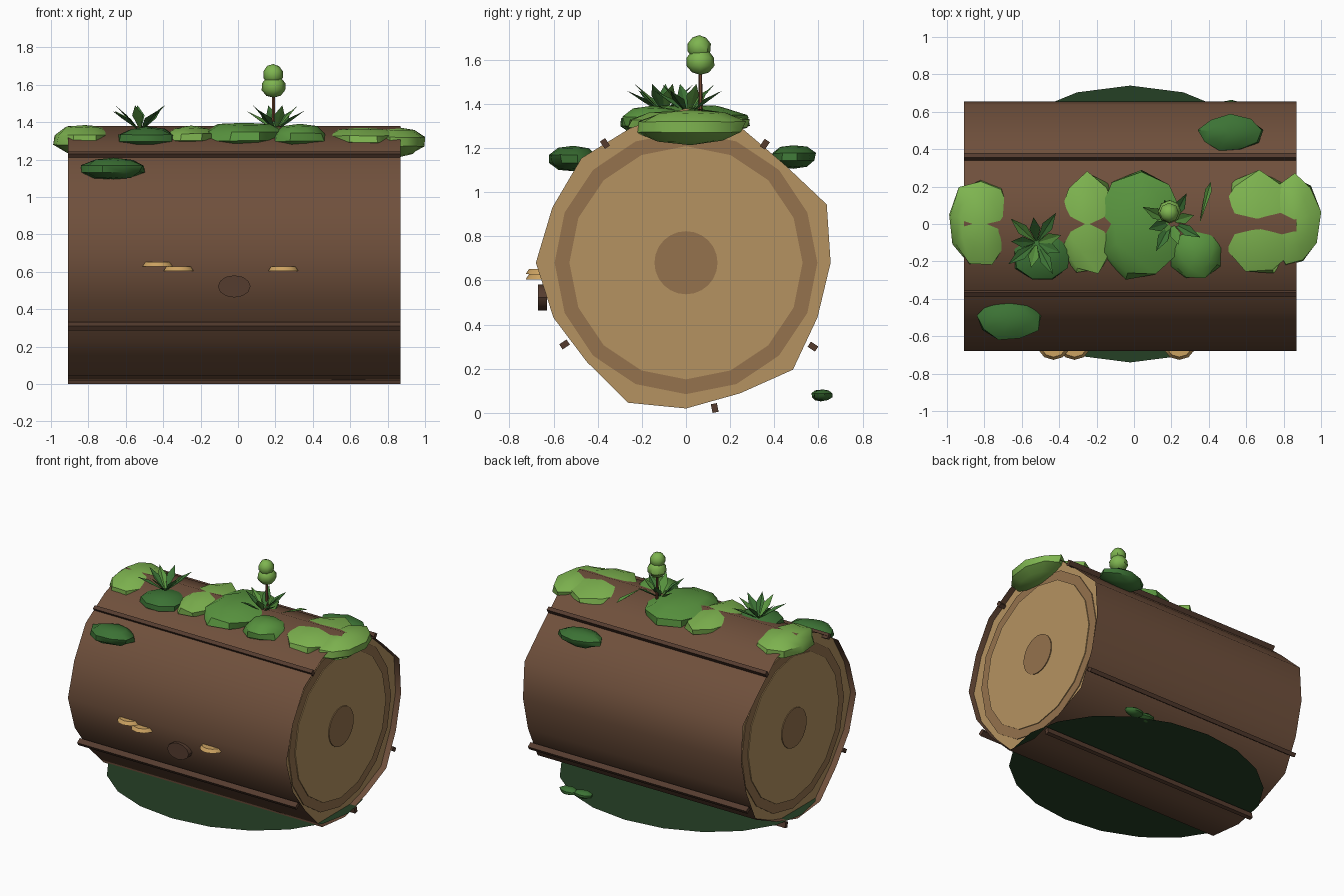
import bpy, bmesh, math, random
from mathutils import Vector, Matrix

if "Cube" in bpy.data.objects:
    bpy.data.objects.remove(bpy.data.objects["Cube"])

random.seed(4)
CZ = 0.68            # height of the log axis
X0, X1 = -0.91, 0.87  # log ends


def mat(name, r, g, b):
    m = bpy.data.materials.new(name)
    m.diffuse_color = (r, g, b, 1)
    m.use_nodes = True
    m.node_tree.nodes["Principled BSDF"].inputs["Base Color"].default_value = m.diffuse_color
    return m


BARK = mat("bark", .16, .08, .045)
RIDGE = mat("bark_dark", .09, .045, .028)
WOOD = mat("cut_wood", .46, .29, .12)
RING = mat("ring_wood", .30, .17, .075)
FUNGUS = mat("fungus", .60, .36, .12)
LIGHT = mat("moss_light", .21, .46, .08)
MID = mat("moss_mid", .10, .30, .05)
DARK = mat("moss_dark", .045, .17, .035)
SHADE = mat("ground_green", .018, .05, .018)
STEM = mat("stem", .16, .06, .03)


def finish(name, bm, m, smooth=None):
    me = bpy.data.meshes.new(name)
    bm.to_mesh(me)
    bm.free()
    me.materials.append(m)
    ob = bpy.data.objects.new(name, me)
    bpy.context.collection.objects.link(ob)
    if smooth:
        bpy.context.view_layer.objects.active = ob
        ob.select_set(True)
        bpy.ops.object.shade_smooth_by_angle(angle=math.radians(smooth))
        ob.select_set(False)
    return ob


def cylinder(name, m, loc, r1, r2, depth, sides, rot=None, scale=(1, 1, 1)):
    bm = bmesh.new()
    M = Matrix.Translation(loc) @ (rot or Matrix()) @ Matrix.Diagonal((*scale, 1))
    bmesh.ops.create_cone(bm, cap_ends=True, segments=sides, radius1=r1, radius2=r2,
                          depth=depth, matrix=M)
    return finish(name, bm, m, 35)


def blob(name, m, loc, size, jitter=.1, seg=9, rings=5):
    bm = bmesh.new()
    bmesh.ops.create_uvsphere(bm, u_segments=seg, v_segments=rings, radius=1)
    for v in bm.verts:
        v.co *= 1 + random.uniform(-jitter, jitter * .5)
        v.co = Vector(loc) + Vector([a * b for a, b in zip(v.co, size)])
    return finish(name, bm, m, 40)


# log: irregular 16-sided cross-section, open bark tube with inset cut faces
RADII = [.655, .69, .63, .66, .70, .66, .67, .655, .68, .65, .635, .686, .66, .64, .685, .645]


def loop(bm, x, scale=1.0, radius=None):
    vs = []
    for i, r in enumerate(RADII):
        a = i * math.tau / 16
        r = radius or r * scale
        vs.append(bm.verts.new((x, r * math.cos(a), CZ + r * math.sin(a))))
    return vs


bm = bmesh.new()
a, b = loop(bm, X0), loop(bm, X1)
for i in range(16):
    j = (i + 1) % 16
    bm.faces.new((a[i], b[i], b[j], a[j]))
bmesh.ops.recalc_face_normals(bm, faces=bm.faces)
finish("log_bark", bm, BARK, 60)

TURN = Matrix.Rotation(math.pi / 2, 4, 'Y')
for side, x, s in (("left", X0 + .045, -1), ("right", X1 - .045, 1)):
    bm = bmesh.new()
    vs = loop(bm, x)
    bm.faces.new(vs if s > 0 else vs[::-1])
    finish("cut_face_" + side, bm, WOOD)
    for k, (nm, r, m, n) in enumerate((("outer_ring", .595, RING, 16),
                                       ("inner_wood", .528, WOOD, 16),
                                       ("heart_wood", .143, RING, 24))):
        cylinder(f"{nm}_{side}", m, (x + s * .006 * k, 0, CZ), r, r, .012, n, TURN)

# bark ridges along the log
for i, (y, z) in enumerate(((-.367, 1.22), (.357, 1.217), (-.55, .31), (.575, .30), (.13, .022))):
    ang = math.atan2(z - CZ, y)
    bm = bmesh.new()
    M = (Matrix.Translation(((X0 + X1) / 2, y, z)) @ Matrix.Rotation(ang, 4, 'X')
         @ Matrix.Diagonal((X1 - X0, .04, .028, 1)))
    bmesh.ops.create_cube(bm, size=1, matrix=M)
    finish(f"bark_ridge_{i}", bm, RIDGE)

# knot and shelf fungi on the front
cylinder("knot", RIDGE, (-.02, -.65, .522), .087, .087, .042, 12,
         Matrix.Rotation(math.pi / 2, 4, 'X'), (1, .68, 1))
for i, (x, z) in enumerate(((-.43, .64), (-.318, .616), (.242, .616))):
    cylinder(f"shelf_fungus_{i}", FUNGUS, (x, -.65, z), .085, .068, .024, 10, scale=(1, .9, 1))

# dark ground patch
bm = bmesh.new()
bmesh.ops.create_circle(bm, cap_ends=True, segments=20, radius=1,
                        matrix=Matrix.Translation((-.02, 0, .055)) @ Matrix.Diagonal((.92, .74, 1, 1)))
finish("ground_patch", bm, SHADE)

# moss clumps: colour, centre, half sizes
MOSS = [
    (LIGHT, (-.82, .01, 1.305), (.185, .25, .085)),
    (DARK, (-.49, -.16, 1.315), (.17, .16, .06)),
    (LIGHT, (-.25, 0, 1.32), (.175, .285, .06)),
    (MID, (.04, -.01, 1.325), (.25, .31, .078)),
    (MID, (.33, -.15, 1.32), (.155, .155, .07)),
    (LIGHT, (.67, 0, 1.31), (.24, .30, .06)),
    (LIGHT, (.86, .02, 1.295), (.145, .26, .08)),
    (DARK, (-.665, -.51, 1.15), (.18, .12, .06)),
    (DARK, (.515, .485, 1.16), (.18, .105, .055)),
    (DARK, (.41, .61, .08), (.075, .045, .027)),
    (DARK, (.52, .62, .08), (.075, .045, .027)),
]
for i, (m, loc, size) in enumerate(MOSS):
    blob(f"moss_{i}", m, loc, size)


def leaf(name, m, base, tip, width, mid=.5, lift=.0):
    base, tip = Vector(base), Vector(tip)
    side = (tip - base).cross(Vector((0, 0, 1))).normalized() * width
    c = base.lerp(tip, mid) + Vector((0, 0, lift))
    bm = bmesh.new()
    p, l, r, t, k = [bm.verts.new(v) for v in (base, c - side, c + side, tip, c - Vector((0, 0, .012)))]
    for f in ((p, r, k), (p, k, l), (k, r, t), (k, t, l)):
        bm.faces.new(f)
    return finish(name, bm, m)


# leaf rosettes
for t, (cx, cy, n, rad) in enumerate(((-.52, -.1, 9, .19), (.2, .01, 8, .175))):
    for i in range(n):
        ang = i * math.tau / n + .3
        d = rad * (1 if i % 2 else .72)
        z = 1.46 if i % 2 else 1.49
        tip = (cx + d * math.cos(ang), cy + d * math.sin(ang), z)
        leaf(f"leaf_{t}_{i}", DARK if i % 3 else MID, (cx, cy, 1.35), tip, .03, .55, .01)
leaf("stray_leaf", MID, (.35, 0, 1.385), (.41, .225, 1.34), .018, .8, .01)

# budding sprout
cylinder("sprout_stem", STEM, (.19, .065, 1.45), .01, .008, .2, 6)
blob("sprout_bud", LIGHT, (.19, .065, 1.59), (.066, .066, .06), .03, 8, 5)
blob("sprout_bud_tip", LIGHT, (.188, .06, 1.655), (.055, .055, .056), .03, 8, 5)
